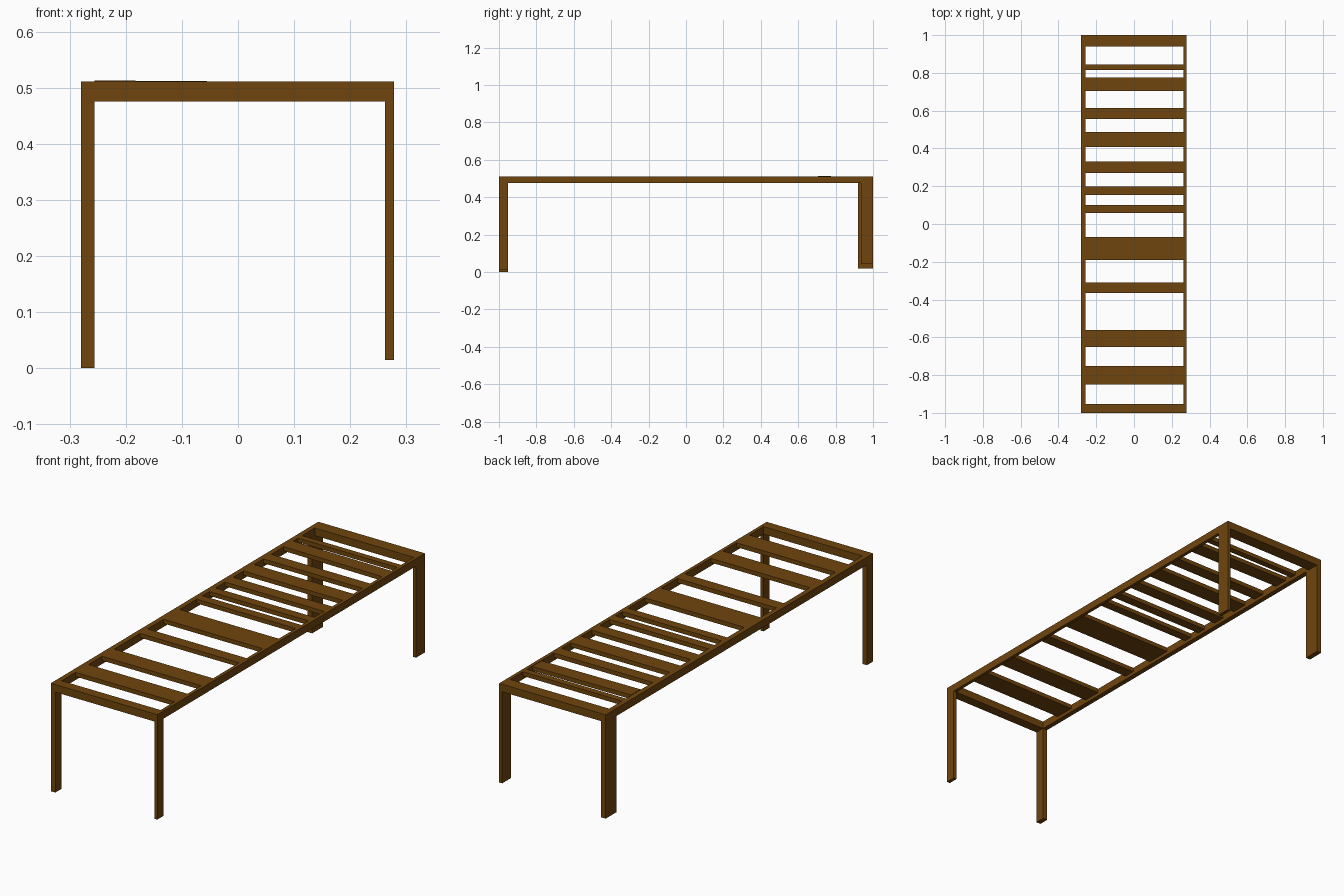
import bpy
import math

cube = bpy.data.objects.get("Cube")
if cube:
    bpy.data.objects.remove(cube, do_unlink=True)

wood = bpy.data.materials.new("brown_wood")
wood.use_nodes = True
BROWN = (0.16, 0.06, 0.004, 1)
wood.diffuse_color = BROWN
wood.node_tree.nodes["Principled BSDF"].inputs["Base Color"].default_value = BROWN

TOP, UNDER = 0.511, 0.475     # tabletop frame heights
LEFT, RIGHT = 0.278, -0.28    # outer edges
LEFT_IN, RIGHT_IN = 0.262, -0.256


def board(name, x, y, z, tilt=0):
    """Box between the given (low, high) limits on each axis."""
    limits = (x, y, z)
    bpy.ops.mesh.primitive_cube_add(size=1, location=[(a + b) / 2 for a, b in limits])
    ob = bpy.context.object
    ob.name = name
    ob.scale = [b - a for a, b in limits]
    ob.rotation_euler.y = tilt
    ob.data.materials.append(wood)
    return ob


# Long side rails
board("left_rail", (LEFT_IN, LEFT), (-1, 1), (UNDER, TOP))
board("right_rail", (RIGHT, RIGHT_IN), (-1, 1), (UNDER, TOP))

# End boards
board("front_end_board", (RIGHT_IN, LEFT_IN), (-1, -0.953), (UNDER, TOP))
board("back_end_board", (RIGHT_IN, LEFT_IN), (0.94, 1), (UNDER, TOP))

# Legs, slightly uneven in width and length
board("front_left_leg", (LEFT_IN, LEFT), (-1, -0.953), (0.015, UNDER))
board("front_right_leg", (RIGHT, RIGHT_IN), (-1, -0.953), (0, UNDER))
board("back_left_leg", (LEFT_IN, LEFT), (0.935, 1), (0.042, UNDER))
board("back_right_leg", (RIGHT, RIGHT_IN), (0.92, 1), (0.02, UNDER))

# Irregular slats, front to back: (centre y, width)
slats = [(-0.8, 0.097), (-0.605, 0.09), (-0.338, 0.056), (-0.13, 0.122),
         (0.079, 0.043), (0.175, 0.045), (0.3, 0.06), (0.447, 0.08),
         (0.585, 0.058), (0.74, 0.07), (0.83, 0.03)]
for i, (y, width) in enumerate(slats):
    tilt = math.radians(0.4) if i == 9 else 0
    board(f"slat_{i + 1}", (RIGHT_IN, LEFT_IN), (y - width / 2, y + width / 2),
          (TOP - 0.02, TOP), tilt)
